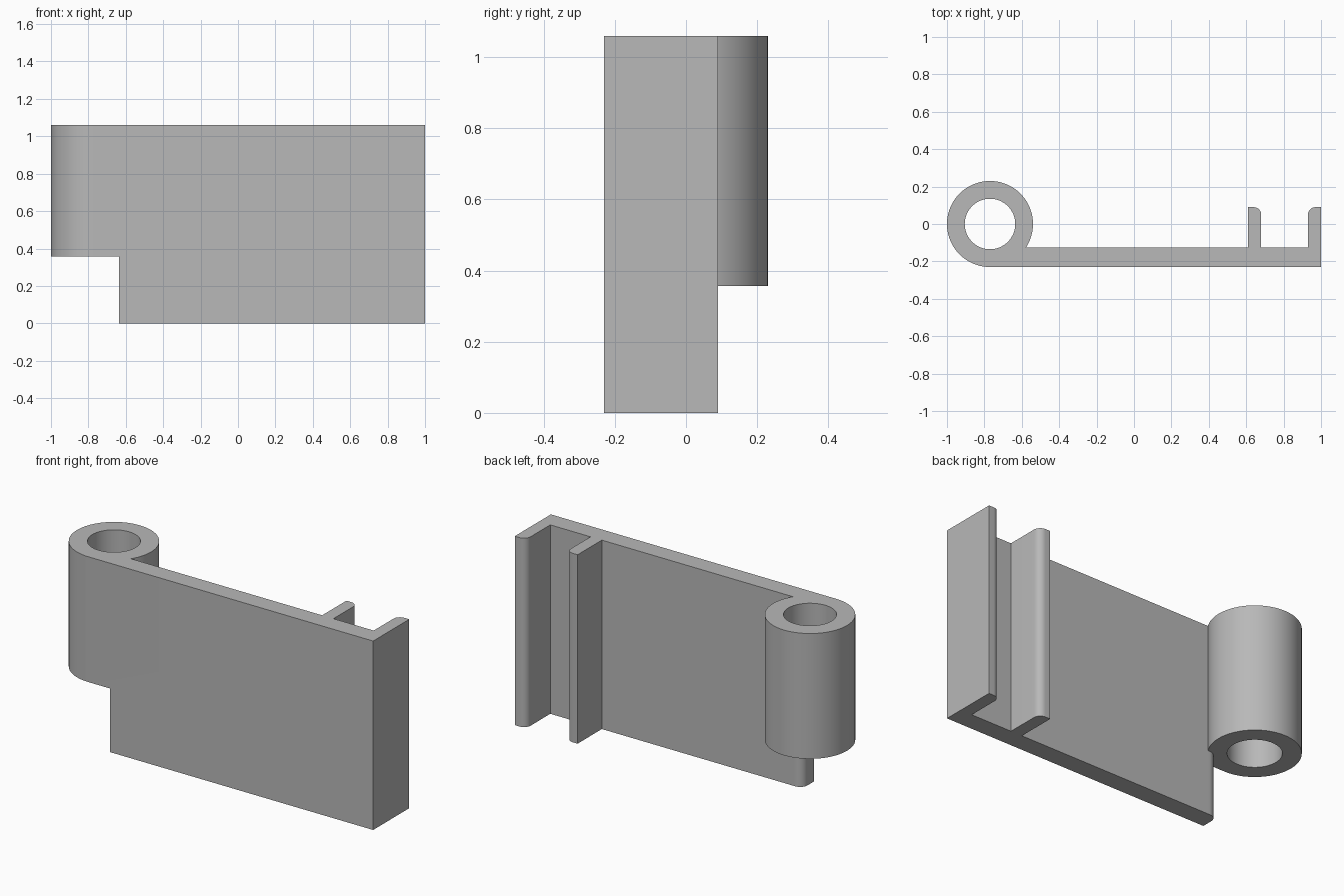
import bpy, bmesh
from math import sin, cos, asin, pi

if "Cube" in bpy.data.objects:
    bpy.data.objects.remove(bpy.data.objects["Cube"])

TOP, STEP = 1.06, 0.357            # full height, underside of the knuckle
FRONT, BACK, TIP = -0.23, -0.125, 0.09
CX, R, BORE = -0.77, 0.23, 0.135   # knuckle
END, ROUND = -0.635, 0.045         # lower plate end and its rounded corner

mat = bpy.data.materials.new("plain grey")
mat.use_nodes = True
grey = (0.48, 0.48, 0.48, 1)
mat.diffuse_color = grey
mat.node_tree.nodes["Principled BSDF"].inputs["Base Color"].default_value = grey


def arc(x, y, r, a0, a1, n):
    return [(x + r * cos(a0 + (a1 - a0) * i / n),
             y + r * sin(a0 + (a1 - a0) * i / n)) for i in range(n + 1)]


def extrude(name, outline, z0, z1):
    bm = bmesh.new()
    face = bm.faces.new([bm.verts.new((x, y, z0)) for x, y in outline])
    new = bmesh.ops.extrude_face_region(bm, geom=[face])["geom"]
    bmesh.ops.translate(bm, vec=(0, 0, z1 - z0),
                        verts=[v for v in new if isinstance(v, bmesh.types.BMVert)])
    bmesh.ops.recalc_face_normals(bm, faces=bm.faces)
    mesh = bpy.data.meshes.new(name)
    bm.to_mesh(mesh)
    bm.free()
    mesh.materials.append(mat)
    obj = bpy.data.objects.new(name, mesh)
    bpy.context.collection.objects.link(obj)
    return obj


# Hinge leaf: plate, two ribs with one rounded corner each, and knuckle
r = 0.04
join = asin(BACK / R)
outline = [(1, FRONT), (1, TIP)]
outline += arc(0.93 + r, TIP - r, r, pi / 2, pi, 8)
outline += [(0.93, BACK), (0.68, BACK)]
outline += arc(0.68 - r, TIP - r, r, 0, pi / 2, 8)
outline += [(0.61, TIP), (0.61, BACK)]
outline += arc(CX, 0, R, join, 1.5 * pi, 72)
leaf = extrude("hinge_leaf", outline, 0, TOP)

# Pin bore and the notch below the knuckle
bore = extrude("bore_cutter", arc(CX, 0, BORE, 0, 2 * pi, 64)[:-1], -0.1, TOP + 0.1)
notch = [(-1.2, -0.4), (END, -0.4)]
notch += arc(END + ROUND, BACK - ROUND, ROUND, pi, pi / 2, 8)
notch += [(CX + R * cos(join), BACK), (-0.5, BACK + 0.05), (-0.5, 0.4), (-1.2, 0.4)]
notch_cutter = extrude("notch_cutter", notch, -0.1, STEP)

bpy.ops.object.select_all(action="DESELECT")
leaf.select_set(True)
bpy.context.view_layer.objects.active = leaf
for cutter in (bore, notch_cutter):
    mod = leaf.modifiers.new(cutter.name, "BOOLEAN")
    mod.operation = "DIFFERENCE"
    mod.solver = "EXACT"
    mod.object = cutter
    bpy.ops.object.modifier_apply(modifier=mod.name)
    bpy.data.objects.remove(cutter)

bpy.ops.object.shade_smooth_by_angle(angle=pi / 6)
